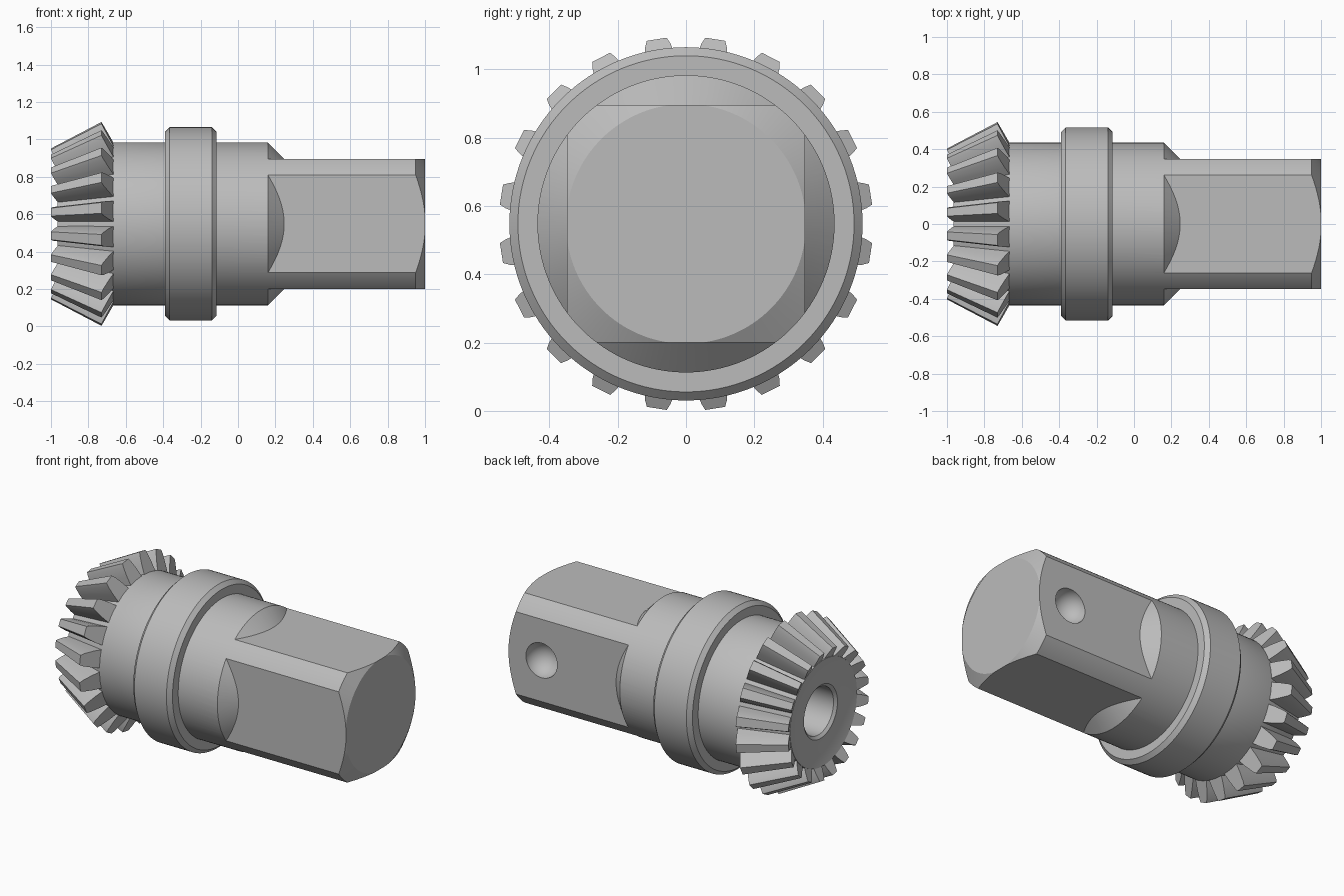
import bpy, bmesh
from math import pi, radians
from mathutils import Matrix, Vector

cube = bpy.data.objects.get("Cube")
if cube:
    bpy.data.objects.remove(cube, do_unlink=True)

AXIS_Z = 0.548      # height of the shaft axis
BODY = 0.435        # body radius
FLAT = 0.348        # half width of the square drive
TEETH = 20

steel = bpy.data.materials.new("steel grey")
steel.use_nodes = True
steel.diffuse_color = (0.5, 0.5, 0.5, 1)
steel.node_tree.nodes["Principled BSDF"].inputs["Base Color"].default_value = (0.5, 0.5, 0.5, 1)


def make(name, bm):
    bmesh.ops.recalc_face_normals(bm, faces=bm.faces)
    mesh = bpy.data.meshes.new(name)
    bm.to_mesh(mesh)
    bm.free()
    mesh.materials.append(steel)
    ob = bpy.data.objects.new(name, mesh)
    ob.location.z = AXIS_Z
    bpy.context.collection.objects.link(ob)
    return ob


def lathe(name, profile, closed=False, steps=128):
    """Turn an (x, radius) profile about the x axis."""
    bm = bmesh.new()
    vs = [bm.verts.new((x, 0, r)) for x, r in profile]
    pairs = list(zip(vs, vs[1:])) + ([(vs[-1], vs[0])] if closed else [])
    edges = [bm.edges.new(p) for p in pairs]
    bmesh.ops.spin(bm, geom=vs + edges, cent=(0, 0, 0), axis=(1, 0, 0),
                   angle=2 * pi, steps=steps)
    bmesh.ops.remove_doubles(bm, verts=bm.verts, dist=1e-4)
    return make(name, bm)


def subtract(ob, cutter):
    cutter.hide_render = True
    mod = ob.modifiers.new("cut", 'BOOLEAN')
    mod.operation = 'DIFFERENCE'
    mod.solver = 'EXACT'
    mod.object = cutter
    bpy.context.view_layer.update()
    bpy.context.view_layer.objects.active = ob
    bpy.ops.object.modifier_apply(modifier=mod.name)
    bpy.data.objects.remove(cutter, do_unlink=True)


def smooth(ob):
    bpy.ops.object.select_all(action='DESELECT')
    ob.select_set(True)
    bpy.context.view_layer.objects.active = ob
    bpy.ops.object.shade_smooth_by_angle(angle=radians(25))


# Turned shaft: blind bore, dished gear face, root cone, body, collar, tip
shaft = lathe("shaft", [
    (-0.40, 0), (-0.47, 0.15), (-0.93, 0.15), (-0.945, 0.168),
    (-0.945, 0.25), (-0.965, 0.335), (-0.665, BODY),
    (-0.39, BODY), (-0.39, 0.492), (-0.365, 0.517),
    (-0.14, 0.517), (-0.115, 0.492), (-0.115, BODY),
    (0.95, BODY), (1.0, FLAT + 0.003), (1.0, 0)])

# Square drive: remove a conical-ended sleeve, keeping a square core
sleeve = lathe("sleeve_cutter", [
    (0.145, 0.45), (0.295, 0.30), (1.1, 0.30), (1.1, 0.6), (0.145, 0.6)], closed=True)
bm = bmesh.new()
bmesh.ops.create_cube(bm, size=1, matrix=Matrix.Translation((0.7, 0, 0))
                      @ Matrix.Diagonal((1.6, 2 * FLAT, 2 * FLAT, 1)))
subtract(sleeve, make("core_cutter", bm))
subtract(shaft, sleeve)

# Detent dimple on the back flat
bm = bmesh.new()
bmesh.ops.create_uvsphere(bm, u_segments=40, v_segments=20, radius=0.11,
                          matrix=Matrix.Translation((0.77, FLAT, 0)))
subtract(shaft, make("dimple_cutter", bm))
smooth(shaft)

# Bevel teeth: each is lofted from a small end section to a large end section
# section = (tip point, root point, tip half width, root half width)
SMALL = (Vector((-1.0, 0.405)), Vector((-0.955, 0.32)), 0.024, 0.042)
LARGE = (Vector((-0.73, 0.547)), Vector((-0.66, 0.42)), 0.033, 0.057)
SIDE = [(0, 1), (0.45, 0.68), (0.85, 0.2), (1, -0.15)]   # height, width blend


def section(bm, spec, rot):
    tip, root, wt, wr = spec
    half = []
    for h, w in SIDE:
        p = root.lerp(tip, h)
        half.append((p.x, wt + (wr - wt) * w, p.y))
    pts = half + [(x, -y, z) for x, y, z in reversed(half)]
    return [bm.verts.new(rot @ Vector(p)) for p in pts]


bm = bmesh.new()
for i in range(TEETH):
    rot = Matrix.Rotation((i + 0.5) * 2 * pi / TEETH, 3, 'X')
    a, b = section(bm, SMALL, rot), section(bm, LARGE, rot)
    bm.faces.new(a)
    bm.faces.new(b)
    for k in range(len(a)):
        n = (k + 1) % len(a)
        bm.faces.new((a[k], a[n], b[n], b[k]))
smooth(make("gear_teeth", bm))
